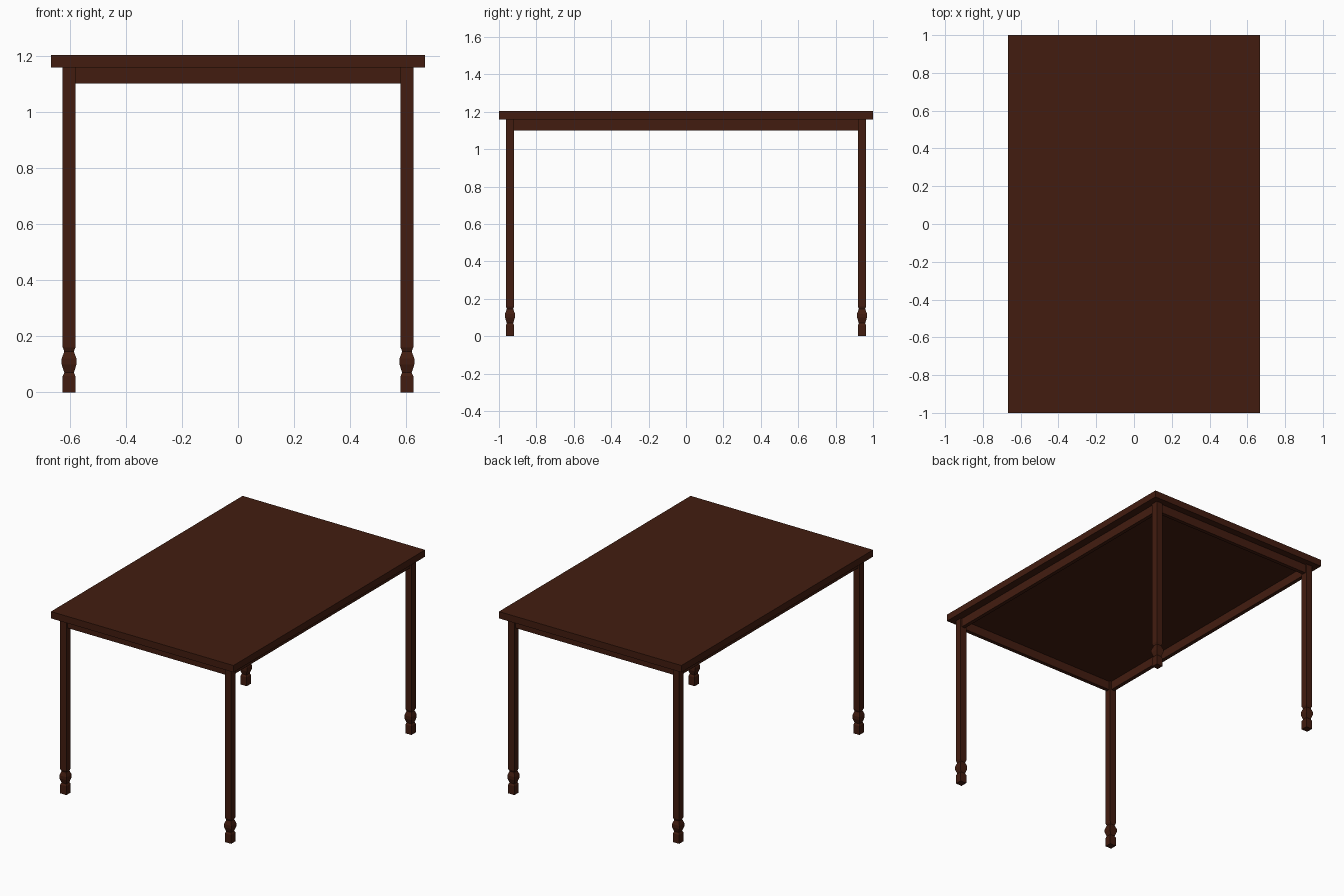
import bpy, bmesh

if "Cube" in bpy.data.objects:
    bpy.data.objects.remove(bpy.data.objects["Cube"])

wood = bpy.data.materials.new("dark_wood")
wood.diffuse_color = (0.055, 0.012, 0.005, 1)
wood.use_nodes = True
wood.node_tree.nodes["Principled BSDF"].inputs["Base Color"].default_value = wood.diffuse_color

TOP_Z, TOP_UNDER, APRON_Z = 1.203, 1.158, 1.10
LEG_X, LEG_Y, LEG_H = 0.602, 0.941, 0.0225


def finish(name, bm):
    bmesh.ops.recalc_face_normals(bm, faces=bm.faces)
    me = bpy.data.meshes.new(name)
    bm.to_mesh(me)
    bm.free()
    me.materials.append(wood)
    ob = bpy.data.objects.new(name, me)
    bpy.context.collection.objects.link(ob)
    return ob


def box(name, center, size):
    bm = bmesh.new()
    bmesh.ops.create_cube(bm, size=1)
    for v in bm.verts:
        v.co = [c + s * k for c, s, k in zip(center, size, v.co)]
    return finish(name, bm)


def square_leg(name, x, y, profile):
    # stack of square sections, each (z, half width)
    bm = bmesh.new()
    rings = [[bm.verts.new((x + sx * h, y + sy * h, z))
              for sx, sy in ((-1, -1), (1, -1), (1, 1), (-1, 1))]
             for z, h in profile]
    for a, b in zip(rings, rings[1:]):
        for i in range(4):
            j = (i + 1) % 4
            bm.faces.new((a[i], a[j], b[j], b[i]))
    bm.faces.new(rings[0])
    bm.faces.new(rings[-1])
    return finish(name, bm)


# Table top
box("table_top", (0, 0, (TOP_Z + TOP_UNDER) / 2), (1.333, 2, TOP_Z - TOP_UNDER))

# Legs with a carved square foot
profile = [(0, LEG_H), (0.058, LEG_H), (0.07, 0.017), (0.1, 0.0265), (0.12, 0.0265),
           (0.146, 0.017), (0.16, LEG_H), (TOP_UNDER, LEG_H)]
for fy, front in ((-1, "front"), (1, "back")):
    for fx, side in ((-1, "left"), (1, "right")):
        square_leg(f"{front}_{side}_leg", fx * LEG_X, fy * LEG_Y, profile)

# Apron rails between the legs
rail_z, rail_h, rail_t = (TOP_UNDER + APRON_Z) / 2, TOP_UNDER - APRON_Z, 0.025
for s, end, side in ((-1, "front", "left"), (1, "back", "right")):
    box(f"{end}_apron", (0, s * LEG_Y, rail_z), (2 * (LEG_X - LEG_H), rail_t, rail_h))
    box(f"{side}_apron", (s * LEG_X, 0, rail_z), (rail_t, 2 * (LEG_Y - LEG_H), rail_h))
